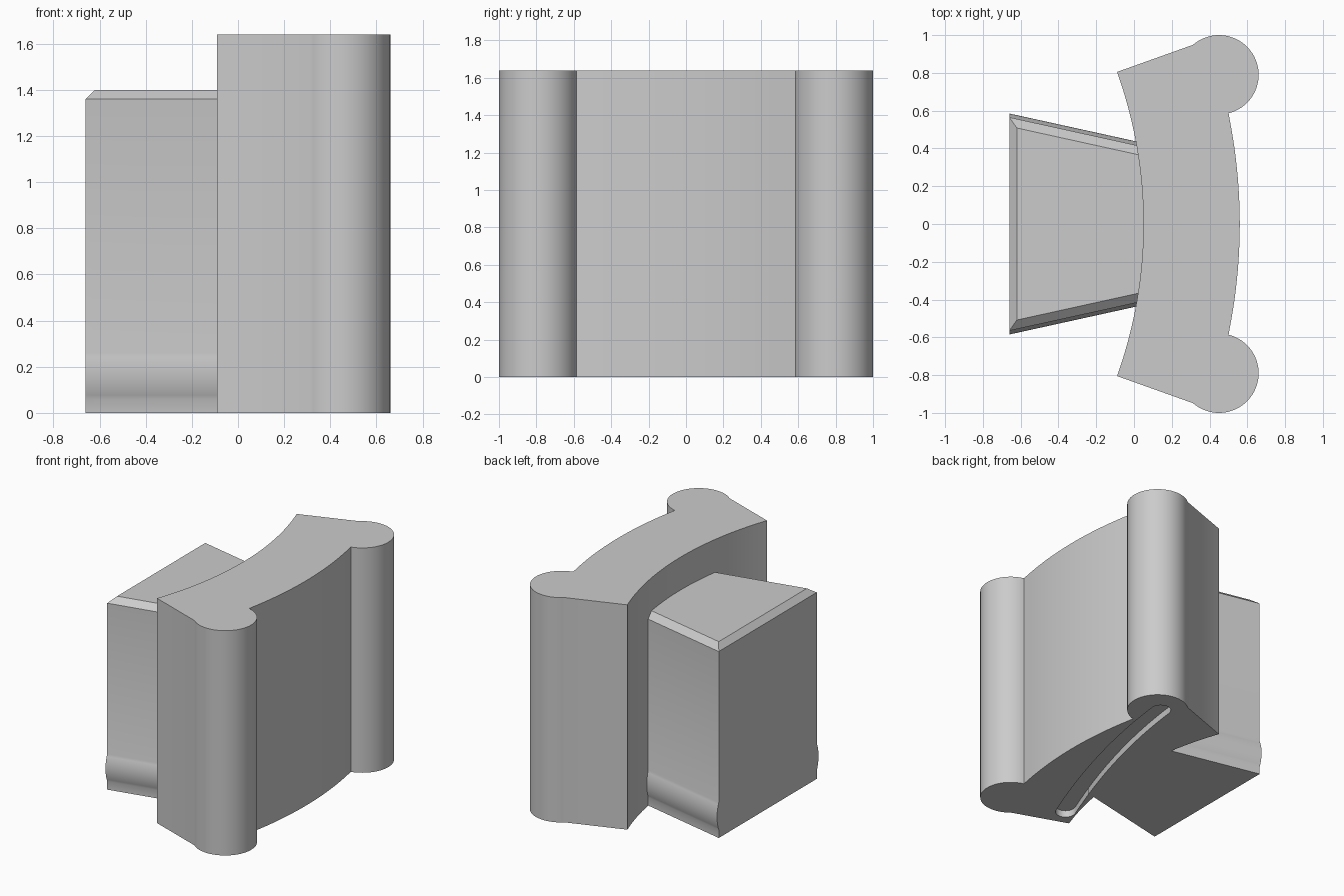
import bpy, bmesh, math
from mathutils import Vector

if "Cube" in bpy.data.objects:
    bpy.data.objects.remove(bpy.data.objects["Cube"], do_unlink=True)

grey = bpy.data.materials.new("plain grey")
grey.use_nodes = True
grey.diffuse_color = (0.6, 0.6, 0.6, 1)
grey.node_tree.nodes["Principled BSDF"].inputs["Base Color"].default_value = (0.6, 0.6, 0.6, 1)


def finish(name, bm):
    bmesh.ops.recalc_face_normals(bm, faces=bm.faces)
    mesh = bpy.data.meshes.new(name)
    bm.to_mesh(mesh)
    bm.free()
    mesh.materials.append(grey)
    obj = bpy.data.objects.new(name, mesh)
    bpy.context.collection.objects.link(obj)
    return obj


def activate(obj):
    bpy.ops.object.select_all(action='DESELECT')
    obj.select_set(True)
    bpy.context.view_layer.objects.active = obj


def prism(name, outline, z0, z1):
    bm = bmesh.new()
    low = [bm.verts.new((p[0], p[1], z0)) for p in outline]
    high = [bm.verts.new((p[0], p[1], z1)) for p in outline]
    bm.faces.new(low)
    bm.faces.new(high)
    for i in range(len(low)):
        j = (i + 1) % len(low)
        bm.faces.new((low[i], low[j], high[j], high[i]))
    return finish(name, bm)


def arc(cx, cy, r, a0, a1, n):
    """Points on a circle, angles in degrees."""
    angles = [math.radians(a0 + (a1 - a0) * i / n) for i in range(n + 1)]
    return [(cx + r * math.cos(a), cy + r * math.sin(a)) for a in angles]


def bow(crest, sag, half, n):
    """Shallow arc from y = -half to half, bulging to x = crest."""
    r = (half * half + sag * sag) / (2 * sag)
    a = math.degrees(math.asin(half / r))
    return arc(crest - r, 0, r, -a, a, n)


# Curved wall with a round lobe at both ends
lobe = arc(0.45, 0.79, 0.21, -76, 131, 40)
mirrored_lobe = [(x, -y) for x, y in reversed(lobe)]
back = bow(0.56, 0.06, 0.585, 24)[1:-1]
front = bow(0.05, 0.14, 0.805, 32)
wall = prism("curved_wall", mirrored_lobe + back + lobe + front[::-1], 0, 1.64)

# Shallow curved groove in the underside
start, bend, end = Vector((0.43, 0.8)), Vector((0.35, 0.09)), Vector((0.03, -0.7))
radius, steps = 0.07, 24
left, right = [], []
for i in range(steps + 1):
    t = i / steps
    p = start * (1 - t) ** 2 + bend * 2 * t * (1 - t) + end * t * t
    d = ((bend - start) * (1 - t) + (end - bend) * t).normalized()
    side = Vector((-d.y, d.x)) * radius
    left.append(p + side)
    right.append(p - side)


def round_end(centre, edge):
    """Half circle turning clockwise from an edge point."""
    a = math.degrees(math.atan2(edge.y - centre.y, edge.x - centre.x))
    return arc(centre.x, centre.y, radius, a, a - 180, 10)[1:-1]


outline = left + round_end(end, left[-1]) + right[::-1] + round_end(start, right[0])
cutter = prism("groove_cutter", outline, -0.1, 0.05)
cutter.hide_render = True
cut = wall.modifiers.new("groove", 'BOOLEAN')
cut.operation = 'DIFFERENCE'
cut.solver = 'EXACT'
cut.object = cutter
activate(wall)
bpy.ops.object.modifier_apply(modifier=cut.name)
bpy.data.objects.remove(cutter, do_unlink=True)

# Tapered block: chamfered top, swelling band low on both sides
band_low, band_high, swell = 0.06, 0.26, 0.02
shoulder, top = 1.36, 1.40


def section(x, bevelled):
    half = 0.565 - 0.22 * (x + 0.66)
    pts = [(half, 0)]
    for i in range(13):
        t = i / 12
        z = band_low + (band_high - band_low) * t
        pts.append((half + swell * 4 * t * (1 - t), z))
    pts.append((half, shoulder))
    pts.append((half - 0.048, top) if bevelled else (half, shoulder))
    return [(x, y, z) for y, z in pts] + [(x, -y, z) for y, z in reversed(pts)]


bm = bmesh.new()
rings = [[bm.verts.new(p) for p in section(x, b)]
         for x, b in ((-0.66, False), (-0.62, True), (0.07, True))]
for a, b in zip(rings, rings[1:]):
    for i in range(len(a)):
        j = (i + 1) % len(a)
        bm.faces.new((a[i], a[j], b[j], b[i]))
bm.faces.new(rings[0])
bm.faces.new(rings[-1])
bmesh.ops.remove_doubles(bm, verts=bm.verts, dist=0.0001)
block = finish("tapered_block", bm)

for obj in (wall, block):
    activate(obj)
    bpy.ops.object.shade_smooth_by_angle(angle=math.radians(25))
